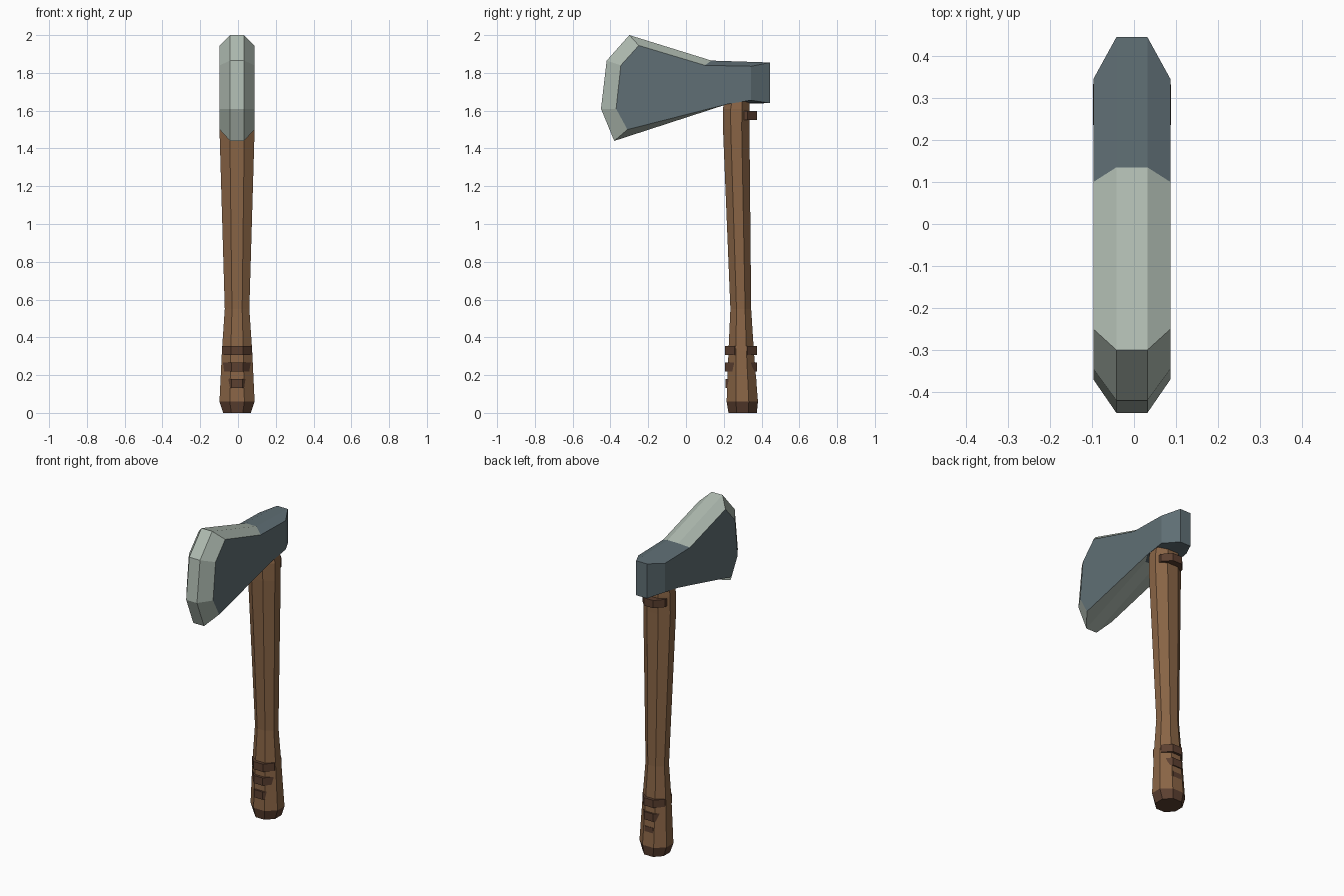
import bpy
from math import cos, sin, pi

cube = bpy.data.objects.get("Cube")
if cube:
    bpy.data.objects.remove(cube, do_unlink=True)

CENTRE_X = -0.005


def material(name, rgb):
    mat = bpy.data.materials.new(name)
    mat.use_nodes = True
    mat.diffuse_color = (*rgb, 1)
    bsdf = next(n for n in mat.node_tree.nodes if n.type == "BSDF_PRINCIPLED")
    bsdf.inputs["Base Color"].default_value = (*rgb, 1)
    return mat


steel = material("dark_steel", (0.117, 0.159, 0.178))
edge = material("pale_steel", (0.423, 0.491, 0.434))
wood = material("wood", (0.254, 0.130, 0.061))
leather = material("dark_brown", (0.107, 0.051, 0.030))


def loft(name, rings, mats, pick):
    """Skin equal-sized rings, cap both ends; pick(ring, segment) gives the material."""
    n = len(rings[0])
    verts = [p for ring in rings for p in ring]
    faces, slots = [], []
    for r in range(len(rings) - 1):
        for s in range(n):
            t = (s + 1) % n
            faces.append((r * n + s, r * n + t, (r + 1) * n + t, (r + 1) * n + s))
            slots.append(pick(r, s))
    last = len(rings) - 1
    faces += [tuple(reversed(range(n))), tuple(range(last * n, last * n + n))]
    slots += [pick(0, None), pick(last, None)]
    mesh = bpy.data.meshes.new(name)
    mesh.from_pydata(verts, [], faces)
    for mat in mats:
        mesh.materials.append(mat)
    for poly, slot in zip(mesh.polygons, slots):
        poly.material_index = slot
    mesh.update()
    obj = bpy.data.objects.new(name, mesh)
    bpy.context.collection.objects.link(obj)
    return obj


def octagon(y, z, rx, ry):
    """Flat-sided octagon with half-widths rx and ry."""
    k = 1 / cos(pi / 8)
    angles = [(i + 0.5) * pi / 4 for i in range(8)]
    return [(CENTRE_X + rx * k * cos(a), y + ry * k * sin(a), z) for a in angles]


# Axe head: flat cheeks with a chamfered rim, pale along the blade
cheek = [(-0.25, 1.945), (-0.345, 1.84), (-0.37, 1.61), (-0.31, 1.50),
         (0.22, 1.635), (0.345, 1.655), (0.345, 1.835), (0.10, 1.84)]
rim = [(-0.30, 2.0), (-0.42, 1.865), (-0.45, 1.61), (-0.38, 1.44),
       (0.14, 1.645), (0.445, 1.64), (0.445, 1.855), (0.135, 1.865)]
layers = [(-0.092, cheek), (-0.037, rim), (0.037, rim), (0.092, cheek)]
rings = [[(CENTRE_X + x, y, z) for y, z in prof] for x, prof in layers]
PALE_SEGMENTS = (0, 1, 2, 3, 7)
loft("axe_head", rings, [steel, edge], lambda r, s: int(s in PALE_SEGMENTS))

# Tapered handle with a dark chamfered butt: centre y, height, half-widths
sections = [(0.30, 0.0, 0.073, 0.075), (0.298, 0.06, 0.093, 0.083),
            (0.292, 0.33, 0.080, 0.067), (0.29, 0.55, 0.065, 0.055),
            (0.266, 1.50, 0.093, 0.070), (0.266, 1.61, 0.093, 0.071),
            (0.272, 1.67, 0.085, 0.062)]
loft("handle", [octagon(*s) for s in sections], [wood, leather],
     lambda r, s: int(r == 0))

# Leather bands: height, half-widths
bands = {"upper_grip_band": (0.33, 0.078, 0.085),
         "middle_grip_band": (0.243, 0.074, 0.084),
         "lower_grip_band": (0.155, 0.070, 0.083),
         "neck_band": (1.575, 0.078, 0.085)}
for name, (z, rx, ry) in bands.items():
    loft(name, [octagon(0.291, z + dz, rx, ry) for dz in (-0.024, 0.024)],
         [leather], lambda r, s: 0)
